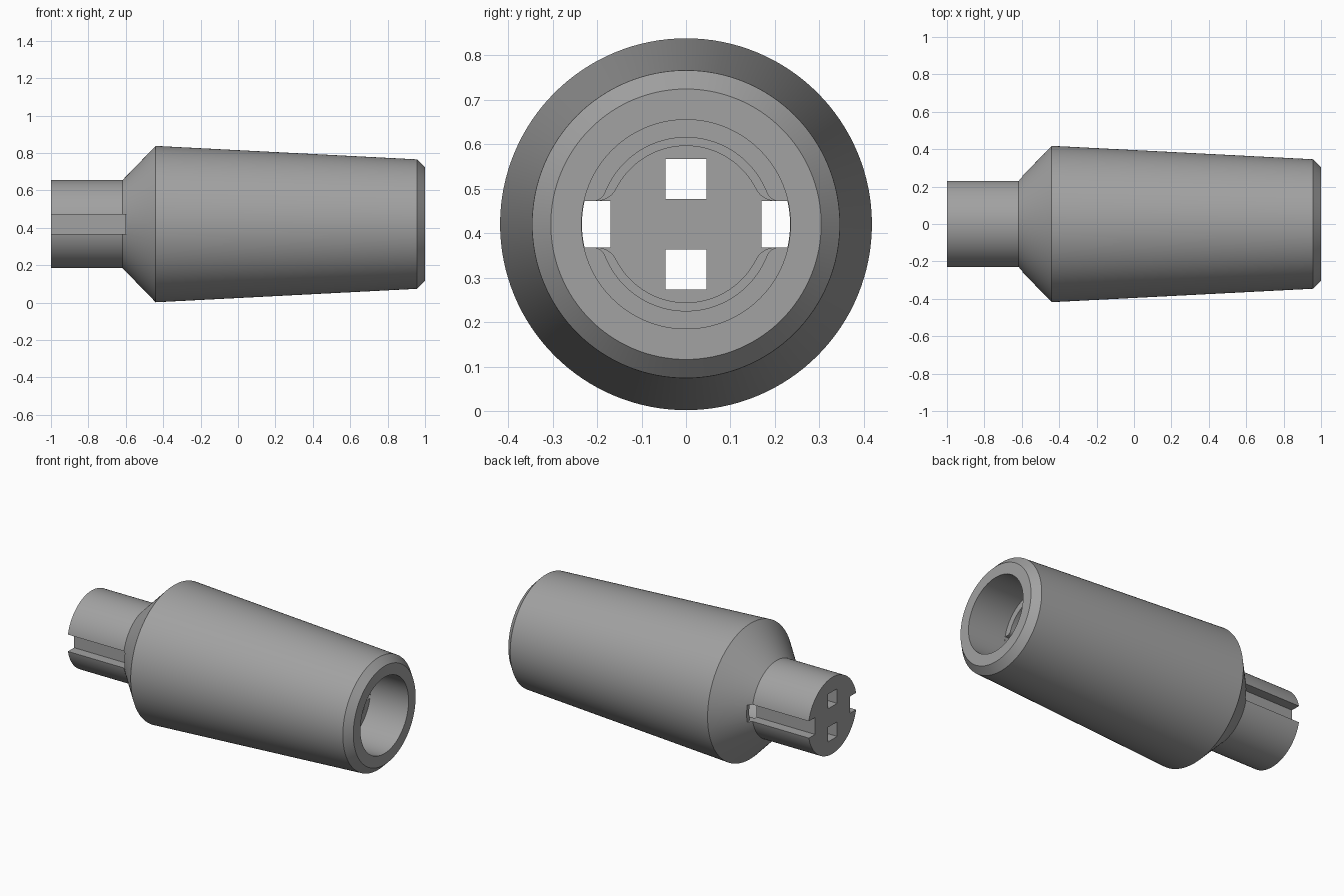
import bpy, bmesh, math

if "Cube" in bpy.data.objects:
    bpy.data.objects.remove(bpy.data.objects["Cube"])

CZ = 0.42      # height of the long axis
SEG = 128

grey = bpy.data.materials.new("mid grey")
grey.diffuse_color = (0.36, 0.36, 0.36, 1)
grey.use_nodes = True
grey.node_tree.nodes["Principled BSDF"].inputs["Base Color"].default_value = grey.diffuse_color


def finish(name, bm):
    bmesh.ops.recalc_face_normals(bm, faces=bm.faces)
    mesh = bpy.data.meshes.new(name)
    bm.to_mesh(mesh)
    bm.free()
    obj = bpy.data.objects.new(name, mesh)
    bpy.context.collection.objects.link(obj)
    mesh.materials.append(grey)
    return obj


def lathe(name, profile):
    """Solid of revolution about the long axis from (x, radius) points."""
    bm = bmesh.new()
    rings = []
    for x, r in profile:
        rings.append([bm.verts.new((x, r * math.cos(2 * math.pi * i / SEG),
                                    CZ + r * math.sin(2 * math.pi * i / SEG)))
                      for i in range(SEG)])
    for a, b in zip(rings, rings[1:]):
        for i in range(SEG):
            j = (i + 1) % SEG
            bm.faces.new((a[i], a[j], b[j], b[i]))
    bm.faces.new(rings[0])
    bm.faces.new(rings[-1])
    return finish(name, bm)


def prism(name, outline, x0, x1):
    """Extrude a (y, z) outline along the long axis."""
    bm = bmesh.new()
    face = bm.faces.new([bm.verts.new((x0, y, CZ + z)) for y, z in outline])
    ext = bmesh.ops.extrude_face_region(bm, geom=[face])["geom"]
    bmesh.ops.translate(bm, vec=(x1 - x0, 0, 0),
                        verts=[v for v in ext if isinstance(v, bmesh.types.BMVert)])
    return finish(name, bm)


def arc(cy, cz, r, a0, a1, n):
    return [(cy + r * math.cos(a0 + (a1 - a0) * i / n),
             cz + r * math.sin(a0 + (a1 - a0) * i / n)) for i in range(n + 1)]


def keyed_outline(r, fillet, h=0.052, reach=0.234):
    """Round bore with two rounded side keyways."""
    cy = math.sqrt((r + fillet) ** 2 - (h + fillet) ** 2)
    t = math.atan2(h + fillet, cy)
    quarter = arc(0, 0, reach, 0, math.asin(h / reach), 4)
    quarter += arc(cy, h + fillet, fillet, -math.pi / 2, t - math.pi, 10)
    quarter += arc(0, 0, r, t, math.pi / 2, 24)[1:]
    half = quarter + [(-y, z) for y, z in reversed(quarter[:-1])]
    return half + [(y, -z) for y, z in reversed(half[1:-1])]


def rect(y0, y1, z0, z1):
    return [(y0, z0), (y1, z0), (y1, z1), (y0, z1)]


# Tapered housing with narrow plug stub and chamfered mouth
body = lathe("connector_body", [(-1, 0.236), (-0.617, 0.236), (-0.44, 0.418),
                                (0.958, 0.346), (1, 0.304)])

# Mouth bore, stepped keyed bore
cutters = [
    lathe("mouth_bore_cutter", [(0.74, 0.235), (1.1, 0.235)]),
    prism("bore_step_cutter", keyed_outline(0.195, 0.03), 0.70, 0.75),
    prism("keyed_bore_cutter", keyed_outline(0.176, 0.05), -0.60, 0.71),
]
# Side slots in the stub and square contact holes
for s in (-1, 1):
    cutters.append(prism("side_slot_cutter",
                         rect(*sorted((s * 0.17, s * 0.3)), -0.052, 0.052), -1.1, -0.595))
    cutters.append(prism("contact_hole_cutter",
                         rect(-0.046, 0.046, *sorted((s * 0.057, s * 0.147))), -1.1, -0.5))

for c in cutters:
    mod = body.modifiers.new(c.name, "BOOLEAN")
    mod.operation = "DIFFERENCE"
    mod.solver = "EXACT"
    mod.object = c
bpy.context.view_layer.objects.active = body
body.select_set(True)
for mod in list(body.modifiers):
    bpy.ops.object.modifier_apply(modifier=mod.name)
for c in cutters:
    bpy.data.objects.remove(c)

bpy.ops.object.shade_smooth_by_angle(angle=math.radians(25))
